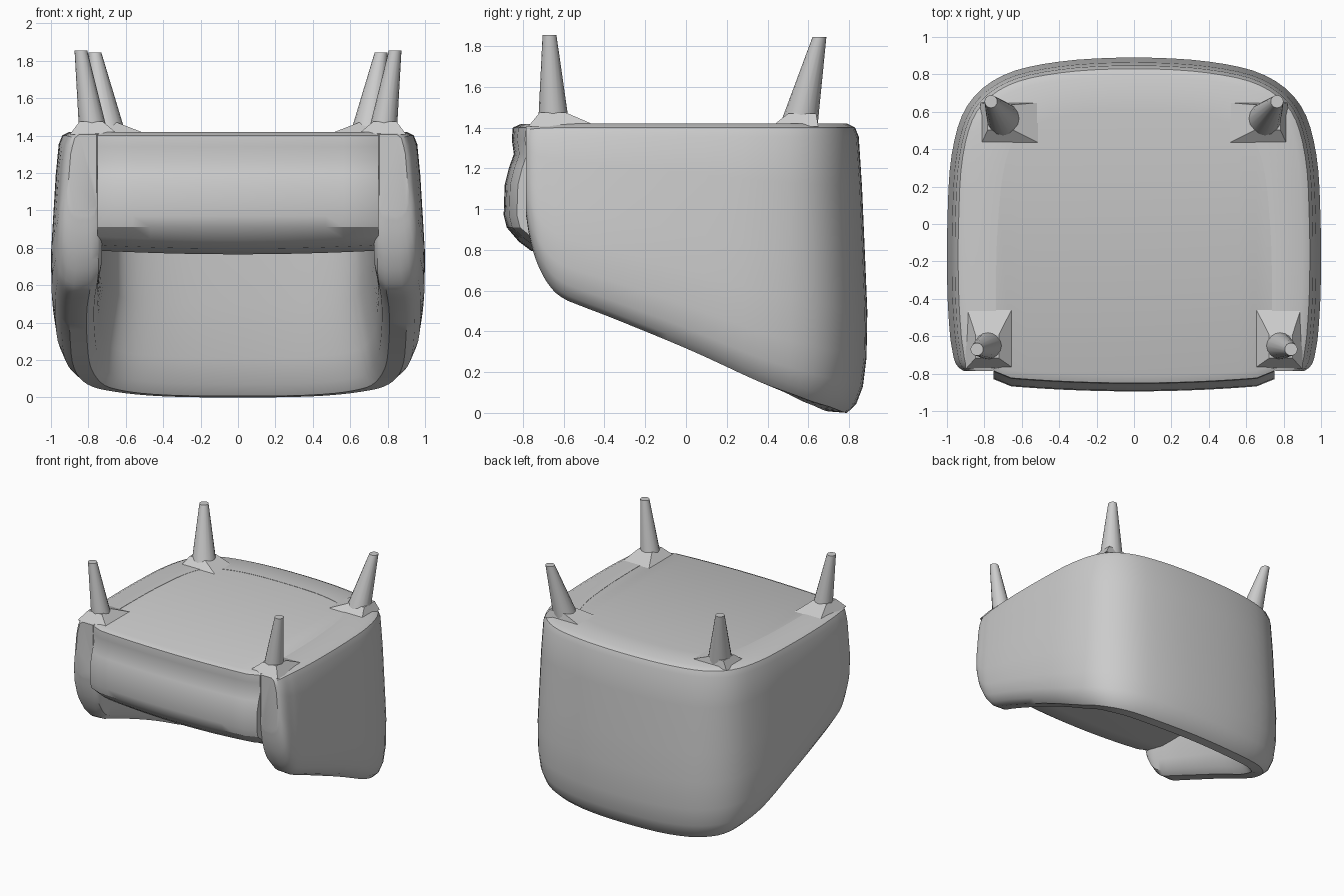
import bpy, bmesh, math
from mathutils import Vector

if "Cube" in bpy.data.objects:
    bpy.data.objects.remove(bpy.data.objects["Cube"])


def finish(bm, name, angle=35):
    bmesh.ops.recalc_face_normals(bm, faces=bm.faces)
    me = bpy.data.meshes.new(name)
    bm.to_mesh(me)
    bm.free()
    ob = bpy.data.objects.new(name, me)
    bpy.context.collection.objects.link(ob)
    bpy.ops.object.select_all(action='DESELECT')
    ob.select_set(True)
    bpy.context.view_layer.objects.active = ob
    bpy.ops.object.shade_smooth_by_angle(angle=math.radians(angle))
    return ob


def loft(rings, name, angle=35):
    bm = bmesh.new()
    vs = [[bm.verts.new(p) for p in r] for r in rings]
    n = len(rings[0])
    for a, b in zip(vs, vs[1:]):
        for i in range(n):
            j = (i + 1) % n
            bm.faces.new((a[i], a[j], b[j], b[i]))
    bm.faces.new(vs[0])
    bm.faces.new(vs[-1])
    return finish(bm, name, angle)


def spline(pts, steps):
    """Catmull-Rom through tuples of any length."""
    out = []
    for i in range(len(pts) - 1):
        p0, p1, p2, p3 = (pts[max(0, i - 1)], pts[i], pts[i + 1],
                          pts[min(len(pts) - 1, i + 2)])
        for k in range(steps):
            t = k / steps
            out.append(tuple(0.5 * (2 * b + (c - a) * t + (2 * a - 5 * b + 4 * c - d) * t * t
                                    + (3 * b - a - 3 * c + d) * t ** 3)
                             for a, b, c, d in zip(p0, p1, p2, p3)))
    return out + [pts[-1]]


# Wrap-around back and arms: x, y, lower edge z, inner thickness, squeeze of the section
half = [(0, .89, 0, .29, 1), (.4, .868, .005, .29, 1), (.7, .795, .03, .31, 1),
        (.89, .635, .07, .31, 1), (.975, .37, .155, .29, 1), (.998, 0, .318, .27, 1),
        (.998, -.35, .46, .26, 1), (.985, -.58, .55, .25, 1), (.975, -.67, .62, .25, .98),
        (.97, -.73, .72, .25, .92), (.965, -.765, .82, .25, .8), (.96, -.785, .92, .25, .62)]
stations = spline([(-s[0],) + s[1:] for s in half[:0:-1]] + half, 4)
rings = []
for i, (x, y, zb, T, s) in enumerate(stations):
    a, b = stations[max(0, i - 1)], stations[min(len(stations) - 1, i + 1)]
    d = Vector((b[0] - a[0], b[1] - a[1])).normalized()
    nx, ny = d.y, -d.x
    if y < -.55:                      # arm fronts stay square to the side
        nx, ny = (-1, 0) if x > 0 else (1, 0)
    h = 1.42 - zb
    sec = [(T, 1.42), (.1, 1.42), (.06, 1.4), (.042, 1.355), (.026, 1.42 - h * .22),
           (.01, zb + h * .52), (0, zb + h * .35), (.004, zb + h * .19), (.022, zb + h * .09),
           (.055, zb + h * .03), (.1, zb), (.19, zb + h * .005), (.23, zb + h * .05),
           (.25, zb + h * .15), (T, zb + h * .35)]
    zm = (zb + 1.42) / 2
    rings.append([(x + nx * (.13 + (u - .13) * s), y + ny * (.13 + (u - .13) * s),
                   zm + (z - zm) * (.5 + .5 * s) if z < zm else zm + (z - zm) * (.85 + .15 * s))
                  for u, z in sec])
loft(rings, "back_and_arms")

# Seat block with a bulging front edge
prof = [(.6, 1.418), (-.81, 1.418), (-.85, 1.4), (-.855, 1.34), (-.845, 1.27), (-.87, 1.2),
        (-.89, 1.12), (-.895, .97), (-.88, .91), (-.82, .86), (-.76, .815), (-.6, .785), (.6, .79)]
rings = []
for k in range(-8, 9):
    x = .75 * k / 8
    q = abs(k) / 8
    bow = .035 * q ** 2 + (.03 if abs(k) == 8 else 0)
    rings.append([(x, y + (bow if y < -.5 else 0),
                   z - (.02 * (1 - q * q) if z < .9 else 0)) for y, z in prof])
loft(rings, "seat", 30)


# Tapered legs on pyramid-shaped corner blocks
def leg(name, base, top, r0, r1):
    rings = [[(c[0] + r * math.cos(math.tau * i / 16), c[1] + r * math.sin(math.tau * i / 16), c[2])
              for i in range(16)] for c, r in ((base, r0), (top, r1))]
    loft(rings, name)


def block(name, x0, x1, y0, y1, c, r, z):
    low = [(x0, y0, 1.405), (x1, y0, 1.405), (x1, y1, 1.405), (x0, y1, 1.405)]
    high = [(c[0] + sx * r, c[1] + sy * r, z) for sx, sy in ((-1, -1), (1, -1), (1, 1), (-1, 1))]
    if x0 > x1:
        high = [high[1], high[0], high[3], high[2]]
    loft([low, high], name, 10)


for side, m in (("left", -1), ("right", 1)):
    leg("front_leg_" + side, (m * .775, -.65, 1.43), (m * .84, -.67, 1.855), .075, .034)
    block("front_leg_block_" + side, m * .64, m * .9, -.775, -.43, (m * .785, -.655), .062, 1.475)
    leg("back_leg_" + side, (m * .695, .555, 1.42), (m * .765, .655, 1.845), .092, .034)
    block("back_leg_block_" + side, m * .48, m * .82, .42, .65, (m * .715, .57), .068, 1.47)
